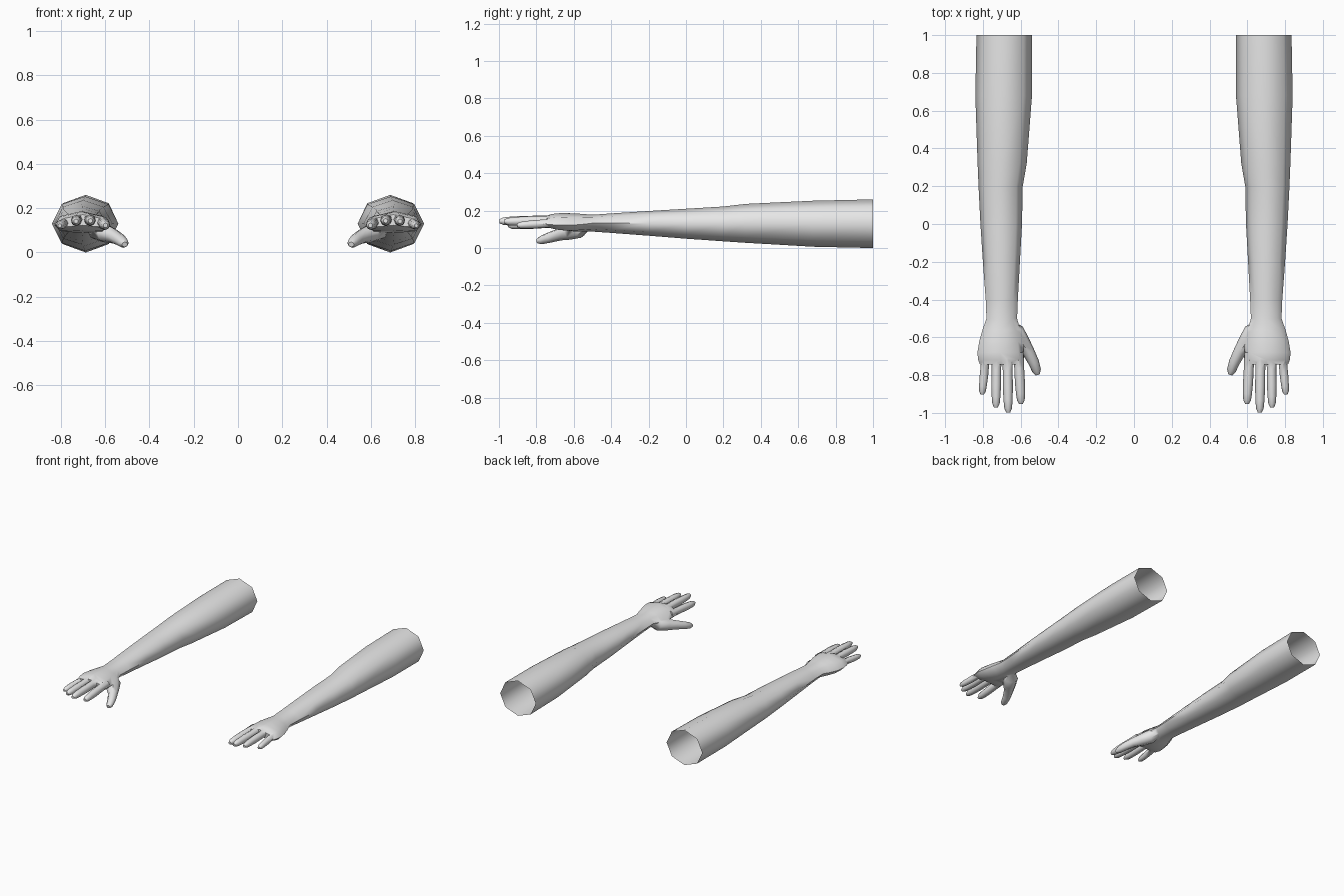
import bpy, bmesh, math
from mathutils import Vector

if "Cube" in bpy.data.objects:
    bpy.data.objects.remove(bpy.data.objects["Cube"])

skin = bpy.data.materials.new("light_grey")
skin.diffuse_color = (0.8, 0.8, 0.8, 1)
skin.use_nodes = True
skin.node_tree.nodes["Principled BSDF"].inputs["Base Color"].default_value = skin.diffuse_color


def loft(name, sections, sides=8, axis=None, arch=True):
    """Closed tube through (x, y, z, half_width, half_height, squareness, edge_drop)."""
    bm = bmesh.new()
    rings = []
    pts = [Vector(s[:3]) for s in sections]
    for i, s in enumerate(sections):
        t = axis or (pts[min(i + 1, len(pts) - 1)] - pts[max(i - 1, 0)]).normalized()
        side = t.cross(Vector((0, 0, 1))).normalized()
        up = side.cross(t)
        power, drop = (s[5], s[6]) if len(s) > 5 else (1.0, 0.0)
        ring = []
        for k in range(sides):
            a = 2 * math.pi * k / sides
            c, d = math.cos(a), math.sin(a)
            u = math.copysign(abs(c) ** power, c) if abs(c) > 1e-6 else 0
            v = math.copysign(abs(d) ** power, d) if abs(d) > 1e-6 else 0
            p = pts[i] + side * u * s[3] + up * (v * s[4] - drop * u * u)
            ring.append(bm.verts.new(p))
        rings.append(ring)
    for a, b in zip(rings, rings[1:]):
        for k in range(sides):
            j = (k + 1) % sides
            bm.faces.new((a[k], a[j], b[j], b[k]))
    bm.faces.new(rings[0])
    bm.faces.new(rings[-1])
    bmesh.ops.recalc_face_normals(bm, faces=bm.faces)
    me = bpy.data.meshes.new(name)
    bm.to_mesh(me)
    bm.free()
    me.materials.append(skin)
    ob = bpy.data.objects.new(name, me)
    bpy.context.collection.objects.link(ob)
    return ob


def finger(name, base, tip, r):
    """Tapered finger with a slight knuckle and a rounded tip."""
    b, t = Vector(base), Vector(tip)
    shape = [(0, 1.05), (0.3, 1.0), (0.58, 1.02), (0.8, 0.92), (0.93, 0.78), (1.0, 0.4)]
    return loft(name, [(*b.lerp(t, f), r * k, r * k) for f, k in shape])


# Arm, wrist and palm as one tube
arm = loft("right_arm", [
    (0.687, 1.00, 0.130, 0.147, 0.130, 1, 0),
    (0.690, 0.68, 0.130, 0.150, 0.123, 1, 0),
    (0.698, 0.32, 0.132, 0.130, 0.104, 1, 0),
    (0.706, 0.20, 0.129, 0.117, 0.093, 1, 0),
    (0.703, 0.00, 0.130, 0.110, 0.080, 1, 0),
    (0.702, -0.20, 0.132, 0.098, 0.066, 1, 0),
    (0.700, -0.40, 0.133, 0.085, 0.052, 1, 0),
    (0.700, -0.50, 0.133, 0.081, 0.045, 1, 0),
    (0.702, -0.56, 0.136, 0.100, 0.047, 0.9, 0.010),
    (0.703, -0.62, 0.138, 0.116, 0.048, 0.8, 0.016),
    (0.707, -0.68, 0.143, 0.122, 0.043, 0.7, 0.020),
    (0.703, -0.72, 0.147, 0.122, 0.035, 0.65, 0.022),
    (0.701, -0.745, 0.147, 0.114, 0.024, 0.65, 0.022),
], axis=Vector((0, -1, 0)))

# Fingers and thumb
digits = [
    finger("index_finger", (0.612, -0.68, 0.137), (0.598, -0.952, 0.122), 0.026),
    finger("middle_finger", (0.670, -0.68, 0.149), (0.666, -0.998, 0.143), 0.026),
    finger("ring_finger", (0.727, -0.68, 0.149), (0.731, -0.972, 0.141), 0.025),
    finger("little_finger", (0.782, -0.67, 0.136), (0.804, -0.903, 0.121), 0.022),
    loft("thumb", [
        (0.665, -0.525, 0.122, 0.025, 0.025),
        (0.630, -0.572, 0.100, 0.050, 0.047),
        (0.596, -0.625, 0.085, 0.045, 0.041),
        (0.560, -0.675, 0.073, 0.033, 0.033),
        (0.532, -0.730, 0.056, 0.029, 0.028),
        (0.516, -0.775, 0.042, 0.024, 0.022),
        (0.511, -0.797, 0.036, 0.013, 0.012),
    ]),
]

# Weld the digits onto the palm
bpy.context.view_layer.objects.active = arm
for d in digits:
    m = arm.modifiers.new("weld_" + d.name, 'BOOLEAN')
    m.operation = 'UNION'
    m.solver = 'EXACT'
    m.object = d
    bpy.ops.object.modifier_apply(modifier=m.name)
for d in digits:
    bpy.data.objects.remove(d, do_unlink=True)

# Open the upper end of the arm
bm = bmesh.new()
bm.from_mesh(arm.data)
cap = [f for f in bm.faces if all(v.co.y > 0.999 for v in f.verts)]
bmesh.ops.delete(bm, geom=cap, context='FACES_ONLY')
bm.to_mesh(arm.data)

# Mirrored left arm
bmesh.ops.scale(bm, vec=(-1, 1, 1), verts=bm.verts)
bmesh.ops.reverse_faces(bm, faces=bm.faces)
left_mesh = bpy.data.meshes.new("left_arm")
bm.to_mesh(left_mesh)
bm.free()
left_mesh.materials.append(skin)
left = bpy.data.objects.new("left_arm", left_mesh)
bpy.context.collection.objects.link(left)

# Smooth shading
for ob in (arm, left):
    bpy.ops.object.select_all(action='DESELECT')
    ob.select_set(True)
    bpy.context.view_layer.objects.active = ob
    bpy.ops.object.shade_smooth_by_angle(angle=math.radians(62))
